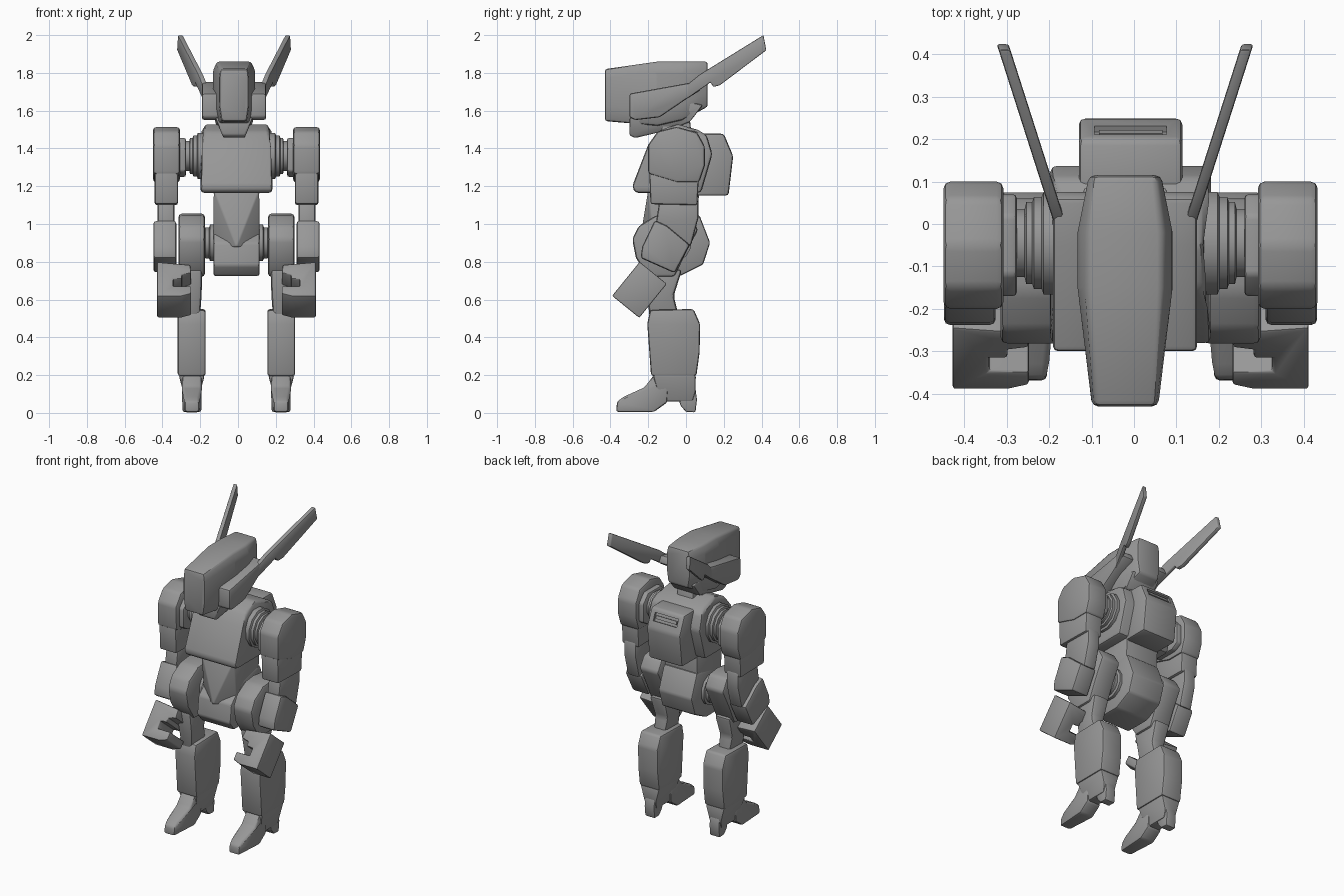
import bpy, bmesh, math
from mathutils import Vector

if "Cube" in bpy.data.objects:
    bpy.data.objects.remove(bpy.data.objects["Cube"])

grey = bpy.data.materials.new("armour_grey")
grey.diffuse_color = (0.31, 0.31, 0.31, 1)
grey.use_nodes = True
grey.node_tree.nodes["Principled BSDF"].inputs["Base Color"].default_value = grey.diffuse_color
CX = -0.008   # body centre line
HX = -0.021   # head centre line


def finish(name, bm, bevel=0.0, seg=2):
    """Round the hard edges, then store the mesh as a smooth-by-angle object."""
    bmesh.ops.recalc_face_normals(bm, faces=bm.faces)
    if bevel:
        edges = [e for e in bm.edges if e.calc_face_angle(0) > math.radians(22)]
        bmesh.ops.bevel(bm, geom=edges, offset=bevel, segments=seg, profile=0.5,
                        affect='EDGES', clamp_overlap=True)
        bmesh.ops.recalc_face_normals(bm, faces=bm.faces)
    me = bpy.data.meshes.new(name)
    bm.to_mesh(me)
    bm.free()
    me.materials.append(grey)
    ob = bpy.data.objects.new(name, me)
    bpy.context.collection.objects.link(ob)
    bpy.ops.object.select_all(action='DESELECT')
    ob.select_set(True)
    bpy.context.view_layer.objects.active = ob
    bpy.ops.object.shade_smooth_by_angle(angle=math.radians(35))
    return ob


def prism(name, prof, x0, x1, bevel=0.012, fn=None, s=1, cx=CX):
    """Side profile (y, z) extruded from x0 to x1; fn may reshape each point."""
    bm = bmesh.new()
    rings = []
    for x in (x0, x1):
        pts = [Vector((x, y, z)) for y, z in prof]
        if fn:
            pts = [fn(p) for p in pts]
        rings.append([bm.verts.new((cx + s * p.x, p.y, p.z)) for p in pts])
    n = len(prof)
    bm.faces.new(rings[0])
    bm.faces.new(rings[1])
    for i in range(n):
        j = (i + 1) % n
        bm.faces.new((rings[0][i], rings[0][j], rings[1][j], rings[1][i]))
    return finish(name, bm, bevel)


def loft(name, sections, bevel=0.012, s=1, cx=CX):
    """Stacked rectangles (z, x0, x1, y0, y1)."""
    bm = bmesh.new()
    rings = [[bm.verts.new((cx + s * x, y, z)) for x, y in
              ((x0, y0), (x1, y0), (x1, y1), (x0, y1))]
             for z, x0, x1, y0, y1 in sections]
    for a, b in zip(rings, rings[1:]):
        for i in range(4):
            j = (i + 1) % 4
            bm.faces.new((a[i], a[j], b[j], b[i]))
    bm.faces.new(rings[0])
    bm.faces.new(rings[-1])
    return finish(name, bm, bevel)


def rings_x(name, steps, y, z, s, sides=12):
    """Stepped disc joint along x from (x, radius) steps."""
    bm = bmesh.new()
    loops = [[bm.verts.new((CX + s * x, y + r * math.cos(math.tau * (i + .5) / sides),
                            z + r * math.sin(math.tau * (i + .5) / sides)))
              for i in range(sides)] for x, r in steps]
    for a, b in zip(loops, loops[1:]):
        for i in range(sides):
            j = (i + 1) % sides
            bm.faces.new((a[i], a[j], b[j], b[i]))
    bm.faces.new(loops[0])
    bm.faces.new(loops[-1])
    return finish(name, bm)


# --- head: long helmet, narrow at the face, widest in the middle
bm = bmesh.new()
head = []
for y, wt, wb, z0, z1 in ((-0.43, .072, .078, 1.545, 1.82), (-0.15, .09, .112, 1.52, 1.86),
                          (-0.02, .09, .112, 1.55, 1.86), (0.115, .075, .085, 1.62, 1.86)):
    head.append([bm.verts.new((HX + x, y, z)) for x, z in
                 ((-wb * .85, z0), (wb * .85, z0), (wb, z0 + .08), (wb, z1 - .05),
                  (wt, z1), (-wt, z1), (-wb, z1 - .05), (-wb, z0 + .08))])
for a, b in zip(head, head[1:]):
    for i in range(8):
        j = (i + 1) % 8
        bm.faces.new((a[i], a[j], b[j], b[i]))
bm.faces.new(head[0])
bm.faces.new(head[-1])
finish("helmet", bm, 0.014)

prism("jaw", [(-.30, 1.56), (-.30, 1.47), (-.27, 1.455), (-.08, 1.50), (.02, 1.54),
              (.09, 1.63), (.0, 1.65)], -.10, .10, .01,
      lambda p: Vector((p.x * (0.6 if p.z < 1.52 else 1), p.y, p.z)), cx=HX)
loft("neck", [(1.38, -.06, .06, -.14, .04), (1.56, -.06, .06, -.13, .02)])

for s, side in ((-1, "left"), (1, "right")):
    # cheek pods and swept-back ear blades
    prism(side + "_cheek_pod", [(-.30, 1.565), (-.30, 1.69), (-.05, 1.735), (.06, 1.755),
                                (.08, 1.71), (.0, 1.66), (-.14, 1.565), (-.27, 1.55)],
          .06, .17, .012, s=s, cx=HX)
    prism(side + "_ear_blade", [(-.04, 1.70), (.07, 1.79), (.41, 2.0), (.425, 1.92),
                                (.18, 1.735), (.145, 1.725), (.13, 1.75), (.0, 1.66)],
          -.014, .014, .006, lambda p: Vector((p.x + .153 + .32 * p.y, p.y, p.z)), s=s, cx=HX)

# --- torso
prism("chest", [(-.27, 1.165), (-.285, 1.20), (-.20, 1.42), (-.15, 1.49), (-.05, 1.53),
                (.06, 1.50), (.11, 1.47), (.14, 1.37), (.08, 1.165)], -.19, .19, .018,
      lambda p: Vector((p.x * (.9 if p.z > 1.485 else 1), p.y, p.z)))
pack = prism("backpack", [(.05, 1.15), (.05, 1.48), (.20, 1.478), (.25, 1.36), (.225, 1.15)],
             -.122, .122, .015)
# vent slot cut in the sloped upper back
a, b = Vector((.20, 1.478)), Vector((.25, 1.36))
d = (b - a).normalized()
nrm = Vector((-d.y, d.x))
slot = [a.lerp(b, .22) + nrm * .03, a.lerp(b, .62) + nrm * .03,
        a.lerp(b, .62) - nrm * .015, a.lerp(b, .22) - nrm * .015]
cutter = prism("slot_cutter", [tuple(p) for p in slot], -.085, .085, 0)
cutter.hide_render = True
cutter.hide_viewport = True
mod = pack.modifiers.new("slot", 'BOOLEAN')
mod.object, mod.operation, mod.solver = cutter, 'DIFFERENCE', 'EXACT'
prism("vent_bar", [tuple(p) for p in (a.lerp(b, .34) - nrm * .004, a.lerp(b, .50) - nrm * .004,
                                      a.lerp(b, .50) - nrm * .02, a.lerp(b, .34) - nrm * .02)],
      -.075, .075, 0)

# abdomen with a keel running down to the pelvis
bm = bmesh.new()
for x, y, z in ((.12, -.20, 1.18), (.12, .07, 1.18), (.115, .05, .85), (.122, -.16, 1.0),
                (.12, -.17, .88), (0, -.25, .88)):
    for sx in ((1, -1) if x else (1,)):
        bm.verts.new((CX + sx * x, y, z))
bmesh.ops.convex_hull(bm, input=bm.verts)
bmesh.ops.dissolve_limit(bm, angle_limit=.02, verts=bm.verts, edges=bm.edges)
finish("abdomen", bm, 0.006)
prism("pelvis", [(-.23, .90), (-.245, .78), (-.20, .725), (-.03, .725), (.09, .785),
                 (.128, .90), (.07, 1.05), (-.10, 1.02)], -.122, .122, .012)

for s, side in ((-1, "left"), (1, "right")):
    # --- legs
    rings_x(side + "_hip_joint", [(.10, .10), (.14, .10), (.145, .085), (.165, .085),
                                  (.17, .07), (.19, .07)], -.07, .90, s)
    prism(side + "_thigh", [(-.16, 1.045), (-.25, .99), (-.285, .92), (-.265, .82), (-.20, .72),
                            (-.06, .72), (.0, .85), (.065, .97), (.02, 1.045), (-.07, 1.055)],
          .167, .307, .018)if s > 0 else prism(
        side + "_thigh", [(-.16, 1.045), (-.25, .99), (-.285, .92), (-.265, .82), (-.20, .72),
                          (-.06, .72), (.0, .85), (.065, .97), (.02, 1.045), (-.07, 1.055)],
        .167, .307, .018, s=-1)
    loft(side + "_knee_link", [(.48, .195, .275, -.19, -.03), (.62, .185, .285, -.205, -.065),
                               (.76, .18, .295, -.23, -.02)], .02, s)
    prism(side + "_shin", [(-.19, .545), (-.205, .47), (-.185, .195), (.055, .195), (.072, .32),
                           (.075, .47), (.04, .55)], .163, .311, .014, s=s)
    loft(side + "_ankle", [(.06, .195, .277, -.12, .035), (.11, .192, .282, -.15, .05),
                           (.20, .168, .306, -.175, .052)], .01, s)
    prism(side + "_toe", [(-.37, .005), (-.365, .06), (-.33, .085), (-.22, .135), (-.17, .20),
                          (-.09, .18), (-.10, .055), (-.17, .005)], .185, .287, .012,
          lambda p: Vector((.236 + (p.x - .236) * (.75 if p.y < -.3 else 1), p.y, p.z)), s=s)
    prism(side + "_heel", [(-.05, .12), (-.03, .04), (.0, .005), (.05, .003), (.058, .07),
                           (.05, .13)], .20, .272, .008, s=s)

    # --- shoulder and arm
    rings_x(side + "_shoulder_joint", [(.17, .125), (.205, .125), (.21, .112), (.228, .112),
                                       (.232, .10), (.246, .10), (.25, .083), (.31, .083)],
            -.045, 1.36, s)
    prism(side + "_shoulder_plate", [(-.17, 1.28), (-.17, 1.40), (-.12, 1.455), (.02, 1.455),
                                     (.07, 1.40), (.07, 1.28), (.02, 1.25), (-.12, 1.25)],
          .268, .32, .01, s=s)
    prism(side + "_shoulder_pad", [(-.20, 1.265), (-.20, 1.42), (-.15, 1.49), (-.05, 1.515),
                                   (.06, 1.485), (.10, 1.41), (.10, 1.31), (.07, 1.22),
                                   (-.05, 1.22)], .30, .441, .016, s=s)
    prism(side + "_upper_arm", [(-.195, 1.30), (-.188, 1.105), (.06, 1.10), (.07, 1.30)],
          .31, .433, .012, s=s)
    prism(side + "_elbow", [(-.14, 1.13), (.065, 1.13), (.065, 1.03), (.025, .88), (-.16, 1.0)],
          .328, .418, .015, s=s)
    prism(side + "_forearm", [(-.165, 1.02), (-.10, .99), (.02, .89), (-.06, .74), (-.24, .82),
                              (-.232, .88)], .318, .44, .014, s=s)

    # hand: hooked grip outline (x, distance down the hand), thickened along the palm depth
    down, deep = Vector((0, -.63, -.777)), Vector((0, .777, -.63))
    grip = [(.42, 0), (.245, .02), (.24, .075), (.29, .085), (.29, .115), (.335, .115),
            (.335, .165), (.24, .165), (.24, .215), (.29, .232), (.42, .232)]
    bm = bmesh.new()
    face = bm.faces.new([bm.verts.new(Vector((CX + s * x, -.245, .80)) + down * t)
                         for x, t in grip])
    ext = bmesh.ops.extrude_face_region(bm, geom=[face])
    bmesh.ops.translate(bm, vec=deep * .185,
                        verts=[v for v in ext["geom"] if isinstance(v, bmesh.types.BMVert)])
    finish(side + "_hand", bm, 0.007)
